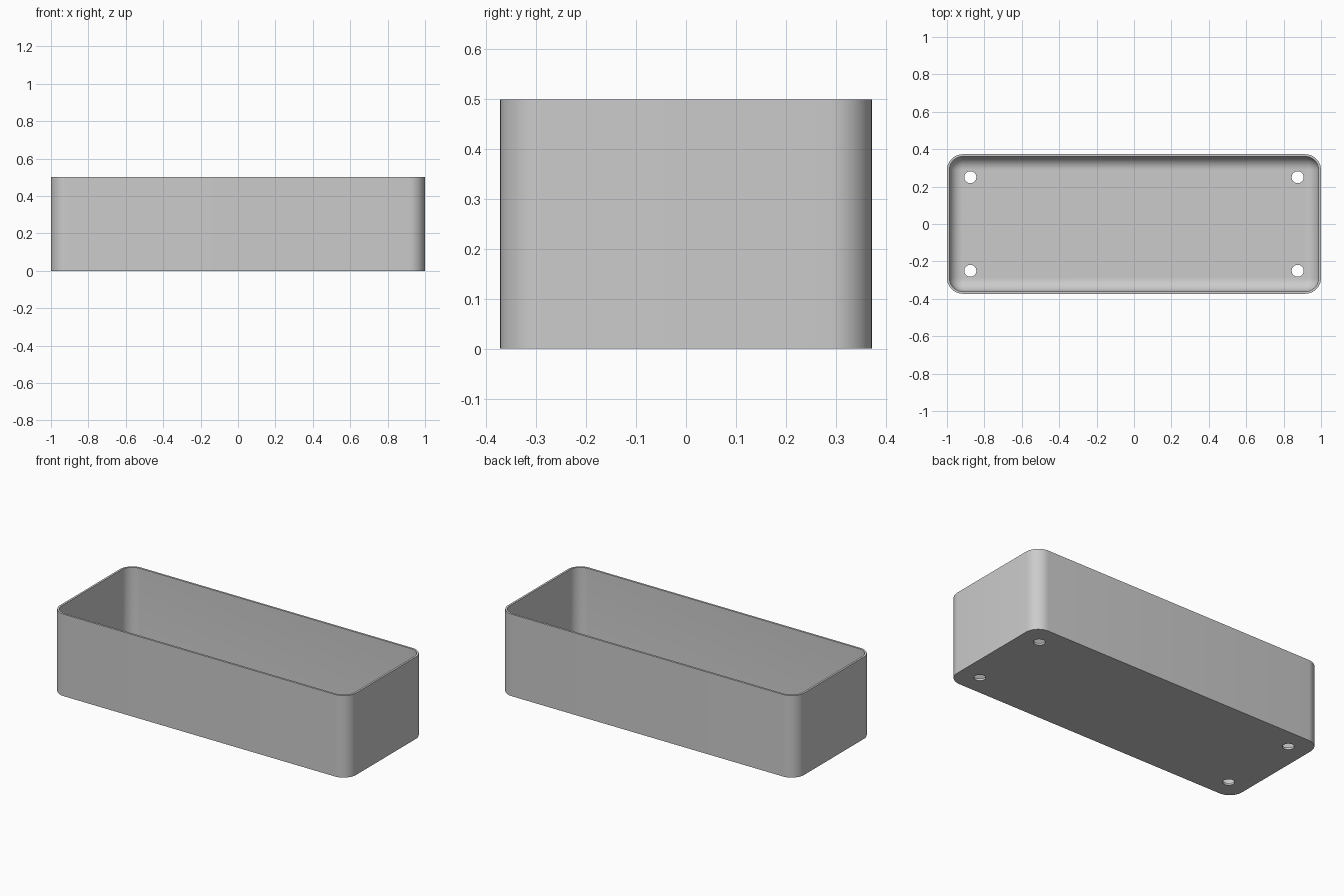
import bpy, bmesh
from math import pi, sin, cos, radians

cube = bpy.data.objects.get("Cube")
if cube:
    bpy.data.objects.remove(cube, do_unlink=True)

HALF_X, HALF_Y, HEIGHT = 1.0, 0.373, 0.5
CORNER, WALL, FILLET, STEPS = 0.085, 0.0125, 0.07, 10

grey = bpy.data.materials.new("plain grey")
grey.use_nodes = True
colour = (0.6, 0.6, 0.6, 1)
grey.diffuse_color = colour
grey.node_tree.nodes["Principled BSDF"].inputs["Base Color"].default_value = colour


def ring(bm, inset, z):
    """Rounded rectangle of vertices, moved inwards by inset."""
    cx, cy, r = HALF_X - CORNER, HALF_Y - CORNER, CORNER - inset
    verts = []
    for i, (sx, sy) in enumerate([(1, 1), (-1, 1), (-1, -1), (1, -1)]):
        for k in range(STEPS + 1):
            a = (i + k / STEPS) * pi / 2
            verts.append(bm.verts.new((sx * cx + r * cos(a), sy * cy + r * sin(a), z)))
    return verts


# Tray: outer wall, rim, inner wall and rounded edge down to the floor
section = [(0, 0), (0, HEIGHT), (WALL, HEIGHT)]
for k in range(STEPS + 1):
    a = k / STEPS * pi / 2
    section.append((WALL + FILLET * (1 - cos(a)), WALL + FILLET * (1 - sin(a))))

bm = bmesh.new()
rings = [ring(bm, inset, z) for inset, z in section]
n = len(rings[0])
for low, high in zip(rings, rings[1:]):
    for i in range(n):
        j = (i + 1) % n
        bm.faces.new((low[i], low[j], high[j], high[i]))
bm.faces.new(rings[0][::-1])
bm.faces.new(rings[-1])
bmesh.ops.recalc_face_normals(bm, faces=bm.faces)
mesh = bpy.data.meshes.new("tray")
bm.to_mesh(mesh)
bm.free()
mesh.materials.append(grey)
tray = bpy.data.objects.new("tray", mesh)
bpy.context.collection.objects.link(tray)

# Drain holes near the four corners
bm = bmesh.new()
for sx in (-1, 1):
    for sy in (-1, 1):
        made = bmesh.ops.create_cone(bm, cap_ends=True, segments=32,
                                     radius1=0.032, radius2=0.032, depth=0.1)
        bmesh.ops.translate(bm, verts=made["verts"], vec=(sx * 0.875, sy * 0.25, 0))
mesh = bpy.data.meshes.new("hole_cutter")
bm.to_mesh(mesh)
bm.free()
mesh.materials.append(grey)
cutter = bpy.data.objects.new("hole_cutter", mesh)
bpy.context.collection.objects.link(cutter)
cutter.hide_render = True

cut = tray.modifiers.new("drain holes", "BOOLEAN")
cut.operation, cut.solver, cut.object = "DIFFERENCE", "EXACT", cutter
bpy.ops.object.select_all(action="DESELECT")
bpy.context.view_layer.objects.active = tray
tray.select_set(True)
bpy.ops.object.modifier_apply(modifier=cut.name)
bpy.data.objects.remove(cutter, do_unlink=True)
bpy.ops.object.shade_smooth_by_angle(angle=radians(30))
